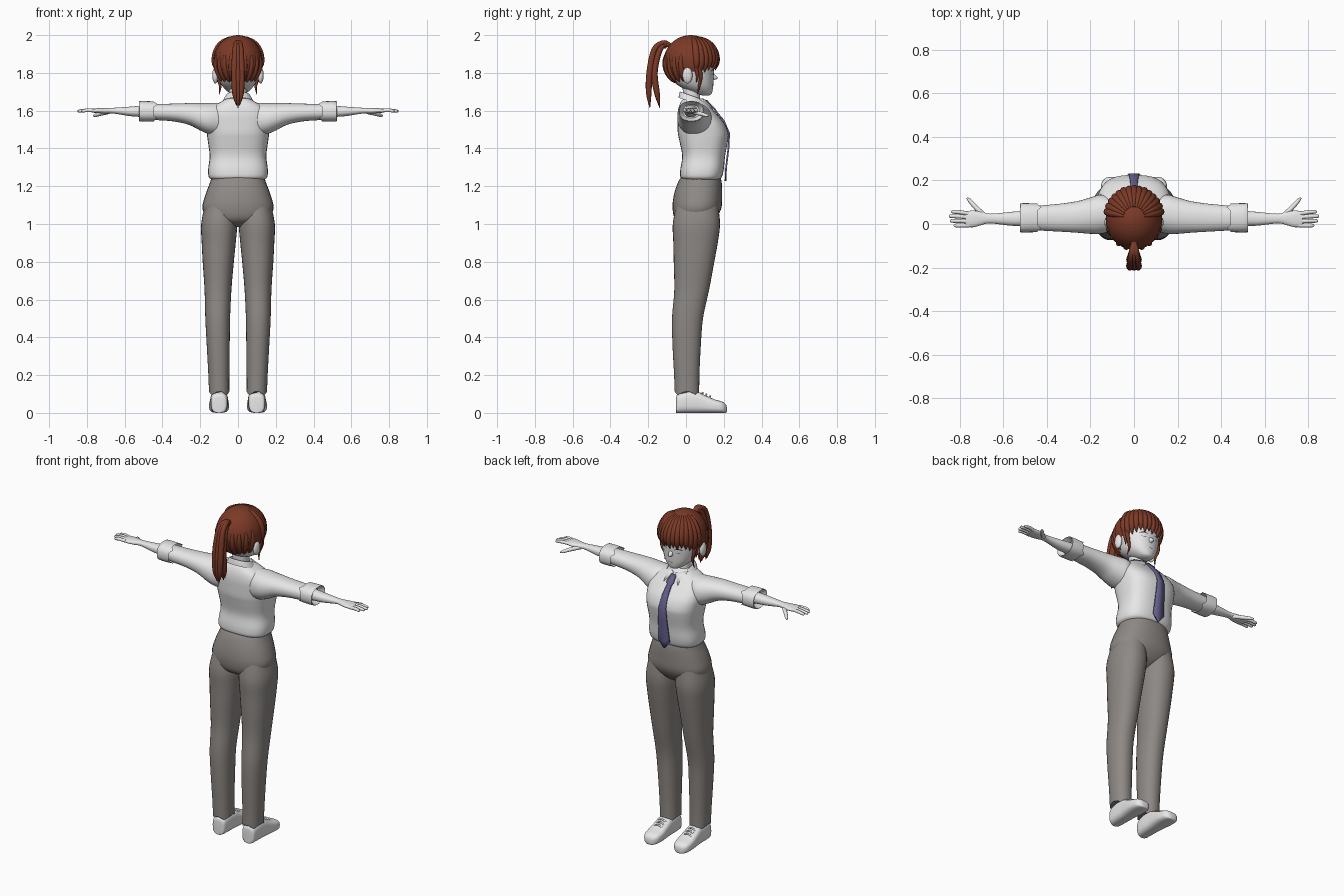
import bpy, bmesh, math
from mathutils import Vector
from mathutils.bvhtree import BVHTree

cube = bpy.data.objects.get("Cube")
if cube:
    bpy.data.objects.remove(cube, do_unlink=True)


def material(name, r, g, b):
    m = bpy.data.materials.new(name)
    m.use_nodes = True
    m.diffuse_color = (r, g, b, 1)
    m.node_tree.nodes["Principled BSDF"].inputs["Base Color"].default_value = (r, g, b, 1)
    return m


WHITE = material("soft white", .8, .8, .8)
GREY = material("warm grey cloth", .27, .25, .235)
HAIR = material("auburn hair", .2, .042, .02)
TIE = material("muted violet", .13, .12, .27)
DARK = material("dark lash", .05, .025, .02)


def finish(obj, mat, mirror=False, angle=45):
    obj.data.materials.append(mat)
    if mirror:
        obj.modifiers.new("Mirror", "MIRROR")
    bpy.ops.object.select_all(action="DESELECT")
    obj.select_set(True)
    bpy.context.view_layer.objects.active = obj
    bpy.ops.object.shade_smooth_by_angle(angle=math.radians(angle))
    return obj


def from_bmesh(name, bm, mat, mirror=False, angle=45):
    bmesh.ops.recalc_face_normals(bm, faces=bm.faces)
    me = bpy.data.meshes.new(name)
    bm.to_mesh(me)
    bm.free()
    obj = bpy.data.objects.new(name, me)
    bpy.context.collection.objects.link(obj)
    return finish(obj, mat, mirror, angle)


def blend(rows, steps):
    """Catmull-Rom interpolation between cross-sections."""
    out = []
    for i in range(len(rows) - 1):
        quad = [rows[max(i - 1, 0)], rows[i], rows[i + 1], rows[min(i + 2, len(rows) - 1)]]
        for s in range(steps):
            t = s / steps
            out.append([b + t * ((c - a) + t * ((2 * a - 5 * b + 4 * c - d) + t * (3 * b - a - 3 * c + d))) / 2
                        for a, b, c, d in zip(*quad)])
    return out + [list(rows[-1])]


def loft(name, axis, rows, mat, power=2.2, steps=4, mirror=False, jag=0, slope=0, caps=True, n=32):
    """Skin rows of (position, a0, a1, b0, b1) along an axis."""
    bm = bmesh.new()
    rings = []
    rows = blend(rows, steps)
    for r, (t, a0, a1, b0, b1) in enumerate(rows):
        ring = []
        for k in range(n):
            c, s = math.cos(math.tau * k / n), math.sin(math.tau * k / n)
            a = (a0 + a1) / 2 + (a1 - a0) / 2 * math.copysign(abs(c) ** (2 / power), c)
            b = (b0 + b1) / 2 + (b1 - b0) / 2 * math.copysign(abs(s) ** (2 / power), s)
            p = t + (jag * abs(k % 8 - 4) / 4 if r == len(rows) - 1 else 0)
            co = {"x": (p, a, b), "y": (a, p, b), "z": (a, b, p - slope * b)}[axis]
            ring.append(bm.verts.new(co))
        rings.append(ring)
    for lo, hi in zip(rings, rings[1:]):
        for k in range(n):
            bm.faces.new((lo[k], lo[k - 1], hi[k - 1], hi[k]))
    if caps:
        bm.faces.new(rings[0])
        bm.faces.new(rings[-1])
    return from_bmesh(name, bm, mat, mirror)


def body(rows):
    """Symmetric rows (z, half width, back, front) to loft rows."""
    return [(z, -w, w, y0, y1) for z, w, y0, y1 in rows]


def strands(name, paths, mat, depth, mirror=False):
    """Tapered round strands; each path is a list of (x, y, z, radius factor)."""
    cu = bpy.data.curves.new(name, "CURVE")
    cu.dimensions = "3D"
    cu.bevel_depth, cu.bevel_resolution, cu.use_fill_caps = depth, 3, True
    for path in paths:
        path = blend(path, 4)
        sp = cu.splines.new("POLY")
        sp.points.add(len(path) - 1)
        for pt, (x, y, z, r) in zip(sp.points, path):
            pt.co, pt.radius = (x, y, z, 1), r
    temp = bpy.data.objects.new(name + " path", cu)
    bpy.context.collection.objects.link(temp)
    me = bpy.data.meshes.new_from_object(temp.evaluated_get(bpy.context.evaluated_depsgraph_get()))
    bpy.data.objects.remove(temp)
    me.materials.clear()
    obj = bpy.data.objects.new(name, me)
    bpy.context.collection.objects.link(obj)
    return finish(obj, mat, mirror)


def ball(name, centre, radii, mat, mirror=False, keep=None):
    bm = bmesh.new()
    bmesh.ops.create_uvsphere(bm, u_segments=40, v_segments=24, radius=1)
    for v in bm.verts:
        v.co = Vector(centre) + v.co * Vector(radii)
    if keep:
        gone = [f for f in bm.faces if not keep(f.calc_center_median())]
        bmesh.ops.delete(bm, geom=gone, context="FACES")
    return from_bmesh(name, bm, mat, mirror)


# Shirt
loft("shirt_body", "z", body([
    (1.235, .14, -.015, .175), (1.25, .155, -.03, .19), (1.29, .158, -.03, .2), (1.36, .15, -.02, .207),
    (1.44, .16, -.035, .222), (1.48, .165, -.043, .224), (1.53, .17, -.045, .205), (1.58, .165, -.045, .165),
    (1.62, .135, -.038, .13), (1.65, .085, -.025, .105), (1.665, .06, -.01, .09)]), WHITE, power=2.7)
loft("sleeves", "x", [
    (.09, -.03, .12, 1.47, 1.64), (.15, -.045, .135, 1.475, 1.64), (.2, -.045, .122, 1.495, 1.64),
    (.26, -.04, .105, 1.525, 1.64), (.34, -.035, .093, 1.543, 1.637), (.43, -.03, .085, 1.55, 1.636),
    (.49, -.025, .08, 1.555, 1.635)], WHITE, mirror=True)
loft("rolled_cuffs", "x", [
    (.48, -.01, .065, 1.565, 1.625), (.515, -.03, .085, 1.55, 1.645), (.522, -.038, .095, 1.543, 1.65),
    (.47, -.038, .095, 1.542, 1.65), (.425, -.037, .094, 1.545, 1.648)],
    WHITE, power=2.4, steps=2, mirror=True, jag=.04, caps=False)
loft("collar_band", "z", body([
    (1.655, .085, -.04, .12), (1.68, .07, -.035, .1), (1.69, .062, -.03, .09), (1.675, .055, -.02, .08)]),
    WHITE, slope=.35, caps=False)
bm = bmesh.new()
bm.faces.new([bm.verts.new(p) for p in
              [(.008, .115, 1.655), (.065, .075, 1.665), (.075, .115, 1.62), (.05, .15, 1.595)]])
flap = from_bmesh("collar_points", bm, WHITE, mirror=True)
flap.modifiers.new("Thickness", "SOLIDIFY").thickness = .008

# Tie
bm = bmesh.new()
rows = [[bm.verts.new((s * w, y, z)) for s in (-1, 0, 1)] for z, y, w in [
    (1.645, .12, .016), (1.61, .156, .022), (1.595, .165, .014), (1.55, .203, .018), (1.48, .233, .023),
    (1.4, .229, .028), (1.3, .217, .034), (1.27, .215, .036), (1.228, .214, .003)]]
for lo, hi in zip(rows, rows[1:]):
    for k in (0, 1):
        bm.faces.new((lo[k], lo[k + 1], hi[k + 1], hi[k]))
tie = from_bmesh("necktie", bm, TIE)
tie.modifiers.new("Thickness", "SOLIDIFY").thickness = .009

# Arms and hands
loft("forearms_and_palms", "x", [
    (.46, -.01, .065, 1.565, 1.63), (.56, -.008, .056, 1.57, 1.622), (.66, .003, .047, 1.585, 1.615),
    (.7, -.005, .055, 1.584, 1.614), (.74, -.015, .062, 1.587, 1.613), (.775, -.012, .056, 1.59, 1.61)],
    WHITE, mirror=True)
fingers = [[(.755, y, 1.6, 1), (.8, y * 1.15, 1.602, 1), (.8 + long, y * 1.2, 1.598, .85),
            (.808 + long, y * 1.2, 1.597, .3)] for y, long in [(-.006, .02), (.012, .037), (.03, .042), (.047, .032)]]
thumb = [(.685, .035, 1.594, 1.3), (.73, .08, 1.583, 1.15), (.755, .108, 1.575, .9), (.767, .12, 1.572, .3)]
strands("fingers_and_thumbs", fingers + [thumb], WHITE, .0095, mirror=True)

# Trousers
loft("trouser_hips", "z", body([
    (1.255, .138, -.02, .18), (1.22, .148, -.043, .189), (1.15, .174, -.065, .191), (1.08, .188, -.071, .186),
    (1.02, .15, -.055, .15), (.985, .06, .0, .1)]), GREY, power=2.3)
loft("trouser_legs", "z", [
    (1.1, .01, .175, -.05, .17), (1, .004, .195, -.07, .18), (.9, .012, .192, -.067, .168),
    (.8, .022, .187, -.065, .15), (.65, .035, .177, -.062, .122), (.5, .042, .173, -.074, .09),
    (.35, .044, .165, -.071, .078), (.2, .046, .157, -.063, .071), (.095, .046, .153, -.06, .07)],
    GREY, mirror=True, jag=.022)

# Shoes
loft("shoes", "y", [
    (-.052, .075, .125, .0, .08), (-.044, .06, .14, .0, .1), (.0, .054, .145, .0, .115), (.06, .052, .147, .0, .112),
    (.1, .05, .15, .0, .094), (.15, .048, .153, .0, .072), (.19, .054, .148, .0, .06), (.21, .07, .132, .0, .046),
    (.216, .085, .118, .004, .03)], WHITE, power=3, mirror=True)
strands("shoe_laces", [[(.075, y, z, 1), (.1, y + .003, z + .012, 1), (.125, y, z, 1)]
                       for y, z in [(.085, .095), (.105, .086), (.125, .077)]], WHITE, .005, mirror=True)

# Head
loft("neck", "z", body([(1.61, .06, -.02, .09), (1.66, .047, -.015, .075), (1.75, .05, -.02, .075)]), WHITE)
head = loft("head", "z", body([
    (1.68, .015, .09, .122), (1.69, .04, .05, .136), (1.72, .075, -.02, .143), (1.76, .098, -.07, .146),
    (1.82, .112, -.09, .149), (1.88, .115, -.1, .152), (1.93, .1, -.085, .135), (1.965, .06, -.04, .09)]), WHITE)
ball("ears", (.12, .008, 1.787), (.016, .026, .043), WHITE, mirror=True)
loft("nose", "y", [(.13, -.016, .016, 1.755, 1.815), (.15, -.012, .012, 1.763, 1.793),
                   (.163, -.006, .006, 1.767, 1.78), (.167, -.002, .002, 1.771, 1.775)], WHITE, n=16)

# Painted face plates wrapped onto the head
tree = BVHTree.FromPolygons([v.co for v in head.data.vertices], [p.vertices for p in head.data.polygons])


def painted(name, x, z, long, tall, arch, mat, mirror):
    bm = bmesh.new()
    rows = []
    for k in range(13):
        u = k / 6 - 1
        half = tall * math.sqrt(max(1 - u * u, .02))
        col = []
        for s in (-1, 0, 1):
            px, pz = x + u * long, z - arch * u * u + s * half
            hit = tree.ray_cast(Vector((px, 1, pz)), Vector((0, -1, 0)))[0]
            col.append(bm.verts.new((px, hit.y + .003, pz)))
        rows.append(col)
    for lo, hi in zip(rows, rows[1:]):
        for k in (0, 1):
            bm.faces.new((lo[k], lo[k + 1], hi[k + 1], hi[k]))
    from_bmesh(name, bm, mat, mirror)


painted("eyelashes", .047, 1.815, .024, .003, .008, DARK, True)
painted("lower_lids", .047, 1.789, .015, .001, -.003, DARK, True)
painted("eyebrows", .047, 1.843, .026, .002, .006, HAIR, True)
painted("mouth", 0, 1.728, .016, .0012, -.001, DARK, False)

# Hair
MID, SIZE = Vector((0, .025, 1.86)), Vector((.13, .143, .14))


def hairline(p):
    return p.z > (1.72 if p.y < -.02 else 1.8 if p.y < .06 else 1.86)


ball("hair_cap", MID, SIZE, HAIR, keep=hairline)


def lock(az, start, end):
    path = []
    for k in range(6):
        e = math.radians(start + (end - start) * k / 5)
        a = math.radians(az)
        p = MID + Vector((math.sin(a) * math.cos(e), math.cos(a) * math.cos(e), math.sin(e))) * SIZE * .965
        path.append((*p, (.4, .8, 1, 1, .8, .1)[k]))
    return path


strands("fringe", [lock(az, 68, -15 - 10 * (abs(az) > 50) - 5 * (i % 2))
                   for i, az in enumerate(range(-77, 78, 11))], HAIR, .019)
strands("nape_hair", [lock(az, 20, -62) for az in range(112, 249, 17)], HAIR, .014)
strands("side_locks", [[(.115, .07, 1.84, 1), (.108, .078, 1.78, .9), (.094, .07, 1.73, .6), (.1, .06, 1.685, .1)],
                       [(.118, .05, 1.84, 1), (.113, .06, 1.79, .8), (.108, .055, 1.75, .1)]],
        HAIR, .011, mirror=True)

# Ponytail
tail = []
for sx in (-1, 0, 1):
    for sy in (-1, 1):
        tail.append([(0, -.075, 1.94, .6), (sx * .008, -.115, 1.955 + sy * .006, .8),
                     (sx * .014, -.156 + sy * -.011, 1.915 + sy * .01, 1), (sx * .019, -.18 - sy * .013, 1.8, 1.1),
                     (sx * .016, -.175 - sy * .022, 1.69, .95), (sx * .008, -.165 - sy * .026, 1.615 + .012 * abs(sx), .1)])
strands("ponytail", tail, HAIR, .0155)
ball("hair_tie", (0, -.112, 1.95), (.022, .012, .022), HAIR)
